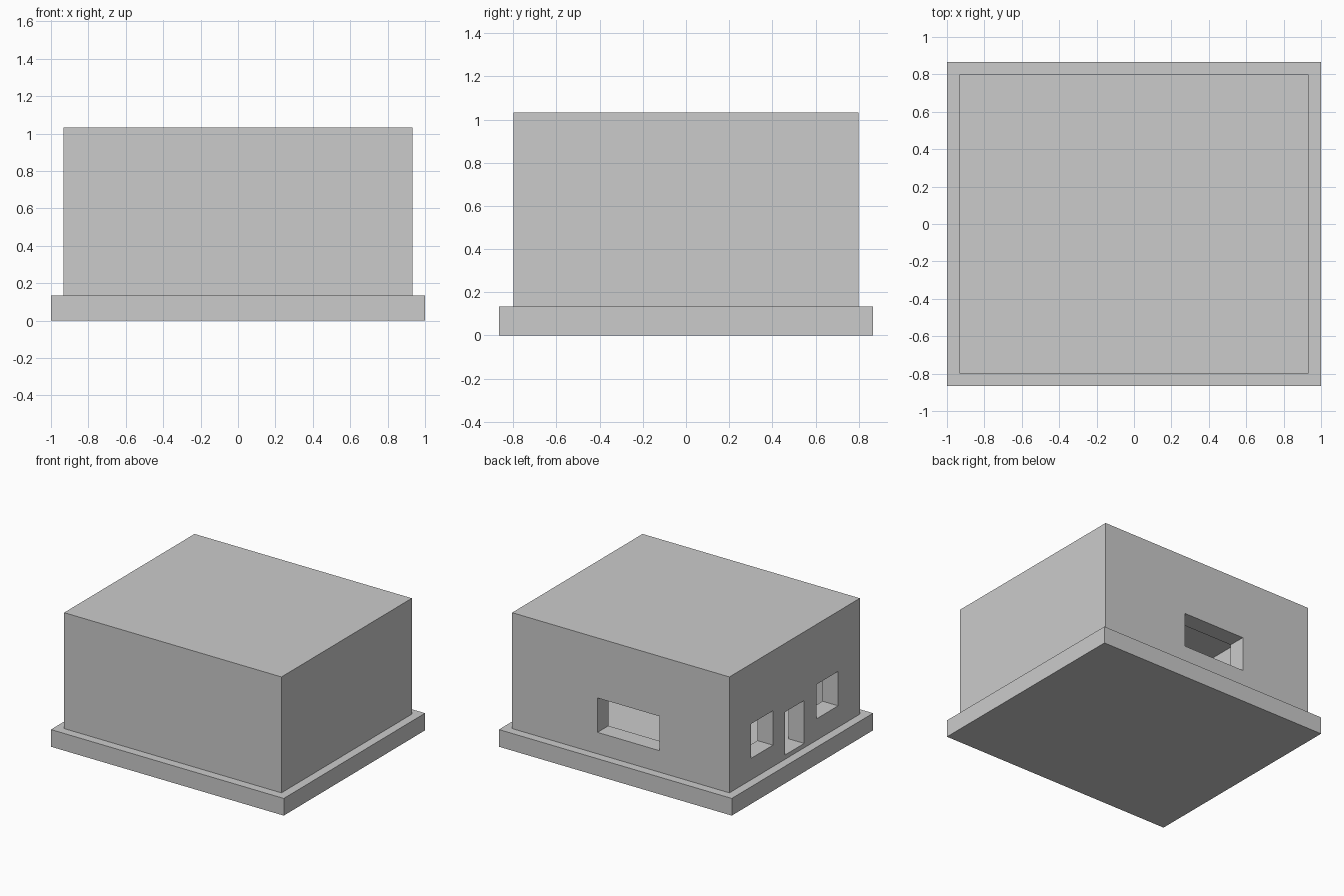
import bpy

if "Cube" in bpy.data.objects:
    bpy.data.objects.remove(bpy.data.objects["Cube"])

U = 2 / 15          # layout module: one wall thickness
FLOOR = 0.167       # inner floor level
BASE = U            # top of the foundation
TOP = BASE + 0.9    # top of the building


def box(name, lo, hi):
    """Axis-aligned box between two opposite corners."""
    bpy.ops.mesh.primitive_cube_add(size=1, location=[(a + b) / 2 for a, b in zip(lo, hi)])
    ob = bpy.context.object
    ob.name = name
    ob.scale = [b - a for a, b in zip(lo, hi)]
    bpy.ops.object.transform_apply(location=False, rotation=False, scale=True)
    return ob


def cut(target, name, lo, hi):
    """Subtract a hidden box from the target."""
    cutter = box(name, lo, hi)
    cutter.hide_render = True
    cutter.display_type = 'WIRE'
    mod = target.modifiers.new(name, 'BOOLEAN')
    mod.operation = 'DIFFERENCE'
    mod.solver = 'EXACT'
    mod.object = cutter


# Foundation slab
box("foundation", (-7.5 * U, -6.5 * U, 0), (7.5 * U, 6.5 * U, BASE))

# Building shell, hollowed to leave walls, floor and roof
X, Y = 7 * U, 6 * U
shell = box("building_shell", (-X, -Y, BASE), (X, Y, TOP))
cut(shell, "room_cutter", (-X + U, -Y + U, FLOOR), (X - U, Y - U, TOP - 0.067))

# Wide window in the back wall
sill, head = 0.30, 0.567
cut(shell, "back_window_cutter", (-2.5 * U, Y - 1.5 * U, sill), (1.5 * U, Y + 0.1, head))

# Left wall: two square windows with a doorway between them
openings = [
    ("left_back_window_cutter", 2 * U, 4 * U, sill, head),
    ("left_front_window_cutter", -4 * U, -2 * U, sill, head),
    ("doorway_cutter", -0.117, 0.117, FLOOR, 0.50),
]
for name, y0, y1, z0, z1 in openings:
    cut(shell, name, (-X - 0.1, y0, z0), (-X + 1.5 * U, y1, z1))
